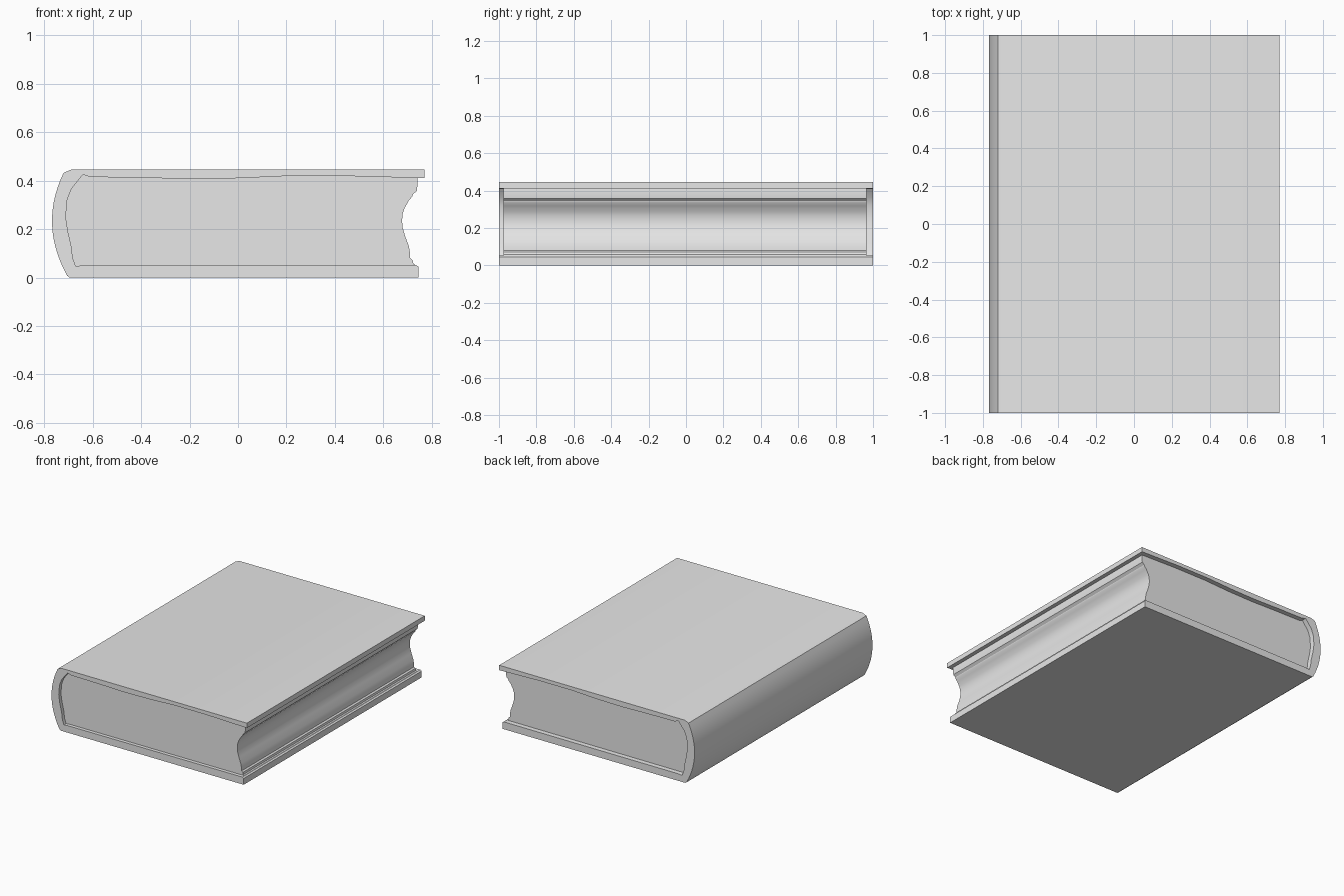
import bpy, bmesh, math

if "Cube" in bpy.data.objects:
    bpy.data.objects.remove(bpy.data.objects["Cube"], do_unlink=True)

grey = bpy.data.materials.new("plain_grey")
grey.use_nodes = True
colour = (0.8, 0.8, 0.8, 1)
grey.diffuse_color = colour
grey.node_tree.nodes["Principled BSDF"].inputs["Base Color"].default_value = colour


def extrude_profile(name, outline, y0, y1):
    """Sweep an x-z outline along y into a closed solid."""
    mesh = bpy.data.meshes.new(name)
    obj = bpy.data.objects.new(name, mesh)
    bpy.context.collection.objects.link(obj)
    bm = bmesh.new()
    face = bm.faces.new([bm.verts.new((x, y0, z)) for x, z in outline])
    swept = bmesh.ops.extrude_face_region(bm, geom=[face], use_keep_orig=True)
    moved = [v for v in swept["geom"] if isinstance(v, bmesh.types.BMVert)]
    bmesh.ops.translate(bm, verts=moved, vec=(0, y1 - y0, 0))
    bmesh.ops.recalc_face_normals(bm, faces=bm.faces)
    bm.to_mesh(mesh)
    bm.free()
    mesh.materials.append(grey)
    bpy.ops.object.select_all(action="DESELECT")
    obj.select_set(True)
    bpy.context.view_layer.objects.active = obj
    bpy.ops.object.shade_smooth_by_angle(angle=math.radians(30))
    return obj


# Rounded spine, running from the bottom board up to the top board
steps = 14
spine = []
for i in range(steps + 1):
    t = i / steps
    bulge = 0.055 * (1 - (2 * t - 1) ** 2)
    spine.append((-0.705 - 0.015 * t - bulge, 0.007 + 0.425 * t))

# Inside of the case: hollow of the spine, then the slightly wavy top board
hollow = [(-0.64, 0.05), (-0.67, 0.047), (-0.682, 0.08), (-0.688, 0.13),
          (-0.702, 0.19), (-0.711, 0.25), (-0.705, 0.32), (-0.688, 0.365),
          (-0.64, 0.425), (-0.61, 0.415), (-0.4, 0.412), (-0.2, 0.407),
          (0, 0.41), (0.2, 0.419), (0.45, 0.419), (0.74, 0.411)]

cover = ([(0.745, 0), (-0.695, 0)] + spine + [(-0.69, 0.445), (0.77, 0.445),
         (0.77, 0.41)] + hollow[::-1] + [(0.735, 0.052), (0.745, 0.045)])
extrude_profile("cover", cover, -1, 1)

# Page block, with its hollow and slightly ragged fore edge
fore_edge = [(0.742, 0.39), (0.738, 0.358), (0.722, 0.343), (0.72, 0.335),
             (0.705, 0.318), (0.698, 0.305), (0.688, 0.288), (0.68, 0.265),
             (0.677, 0.235), (0.68, 0.205), (0.69, 0.17), (0.705, 0.13),
             (0.71, 0.1), (0.711, 0.08), (0.721, 0.072), (0.724, 0.058),
             (0.732, 0.051)]
extrude_profile("page_block", hollow + fore_edge, -0.975, 0.965)
